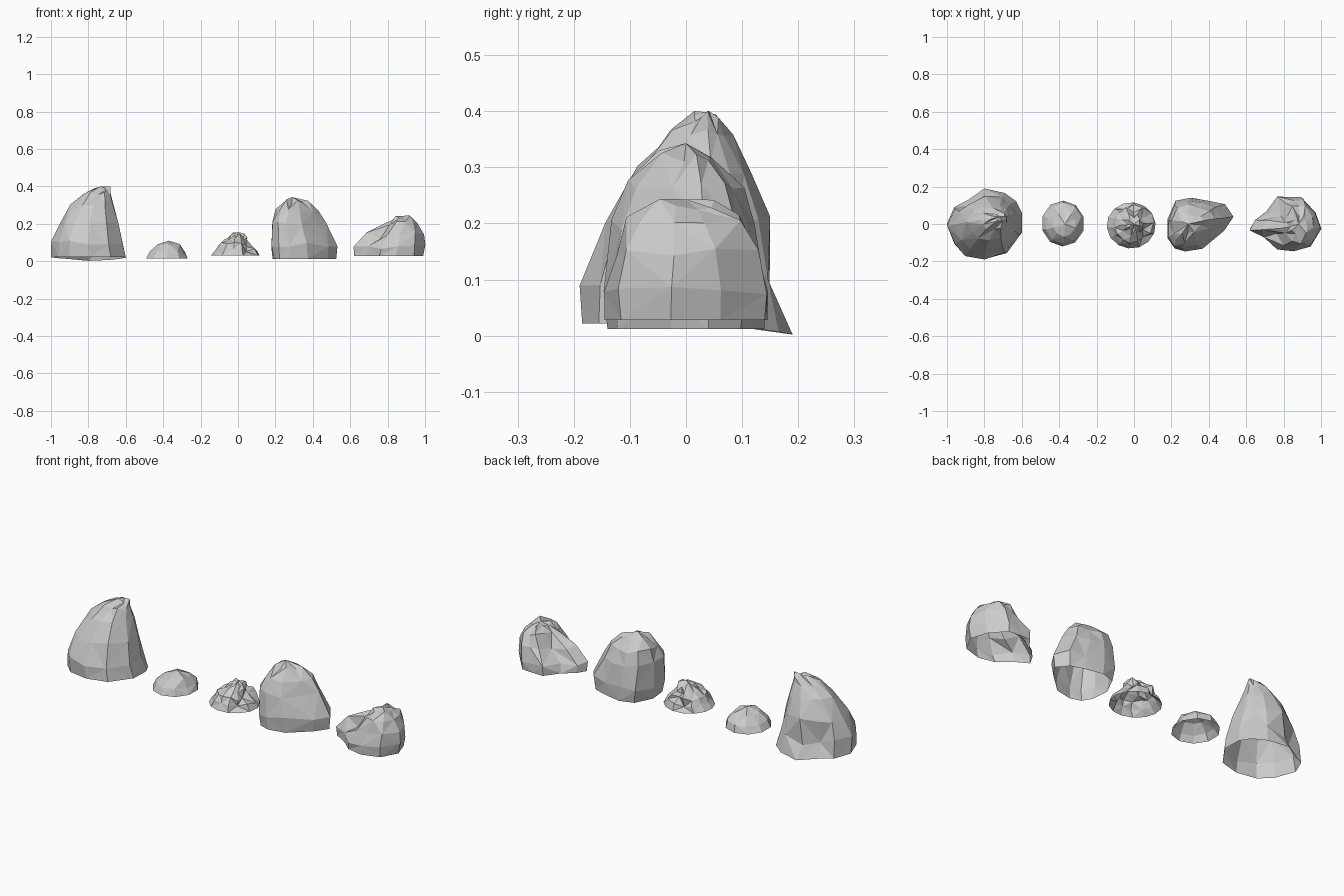
import bpy, bmesh, math, random
from mathutils import Vector

if "Cube" in bpy.data.objects:
    bpy.data.objects.remove(bpy.data.objects["Cube"])


def rock(name, plan, rings, tip, dents=(), back_drop=0.0, jitter=0.006, seed=1):
    """Hollow faceted shell: a plan outline fitted to the box of every ring.
    plan: (x, y) outline; rings: (z, x0, x1, y0, y1); dents: (ring, index, pull, dz)."""
    rng = random.Random(seed)
    xs, ys = [p[0] for p in plan], [p[1] for p in plan]
    bm = bmesh.new()
    loops = []
    for k, (z, x0, x1, y0, y1) in enumerate(rings):
        loop = []
        for px, py in plan:
            u = (px - min(xs)) / (max(xs) - min(xs))
            v = (py - min(ys)) / (max(ys) - min(ys))
            j = jitter if k else 0
            loop.append(bm.verts.new((
                x0 + u * (x1 - x0) + rng.uniform(-j, j),
                y0 + v * (y1 - y0) + rng.uniform(-j, j),
                z + rng.uniform(-j, j) * 2 - (back_drop * v ** 4 if k == 0 else 0))))
        loops.append(loop)
    # pull single points towards the axis to form cracks
    for k, i, pull, dz in dents:
        z, x0, x1, y0, y1 = rings[k]
        v = loops[k][i % len(plan)]
        c = Vector(((x0 + x1) / 2, (y0 + y1) / 2, v.co.z))
        v.co = v.co.lerp(c, pull)
        v.co.z += dz
    n = len(plan)
    for k, (a, b) in enumerate(zip(loops, loops[1:])):
        for i in range(n):
            j = (i + 1) % n
            if (i + k) % 2:
                bm.faces.new((a[i], a[j], b[j]))
                bm.faces.new((a[i], b[j], b[i]))
            else:
                bm.faces.new((a[i], a[j], b[i]))
                bm.faces.new((a[j], b[j], b[i]))
    top = bm.verts.new(tip)
    for i in range(n):
        bm.faces.new((loops[-1][i], loops[-1][(i + 1) % n], top))
    # merge nearly flat triangles into larger facets
    bmesh.ops.dissolve_limit(bm, angle_limit=math.radians(6),
                             verts=bm.verts, edges=bm.edges)
    me = bpy.data.meshes.new(name)
    bm.to_mesh(me)
    bm.free()
    ob = bpy.data.objects.new(name, me)
    bpy.context.collection.objects.link(ob)
    return ob


def round_plan(n, turn=0.0):
    return [(math.cos(math.tau * i / n + turn), math.sin(math.tau * i / n + turn))
            for i in range(n)]


# Tall leaning boulder with a notch in its back foot
rock("tall_rock",
     [(-.60, .06), (-.63, .12), (-.69, .165), (-.80, .19), (-.90, .14), (-.96, .09),
      (-1, 0), (-.96, -.11), (-.90, -.17), (-.79, -.19), (-.68, -.16), (-.60, -.05)],
     [(.022, -1, -.6, -.185, .19), (.10, -1, -.62, -.187, .172),
      (.20, -.96, -.64, -.145, .15), (.30, -.89, -.665, -.085, .115),
      (.36, -.82, -.68, -.03, .08), (.39, -.76, -.68, .01, .055)],
     (-.72, .04, .398),
     dents=[(1, 4, .25, -.02), (1, 3, .12, -.03), (0, 4, .1, 0)], back_drop=.02, seed=3)

# Small low dome
rock("small_rock", round_plan(10, .3),
     [(.015, -.49, -.27, -.12, .125), (.05, -.468, -.285, -.107, .112),
      (.085, -.43, -.315, -.065, .068)],
     (-.37, 0, .11), jitter=.004, seed=5)

# Small cracked dome, broken on its back right
rock("cracked_rock", round_plan(14, .1),
     [(.03, -.145, .115, -.13, .115), (.06, -.122, .10, -.118, .105),
      (.09, -.10, .075, -.098, .09), (.12, -.07, .05, -.062, .065),
      (.142, -.035, .03, -.03, .035)],
     (0, 0, .155),
     dents=[(1, 1, .25, 0), (2, 1, .35, 0), (3, 1, .3, -.01), (2, 3, .3, 0),
            (3, 3, .45, -.015), (1, 4, .2, 0), (2, 13, .3, 0), (1, 12, .22, 0),
            (3, 5, .25, -.01)],
     jitter=.006, seed=7)

# Large rounded boulder with a nose to the right
rock("nosed_rock",
     [(.53, .04), (.48, .10), (.40, .125), (.30, .145), (.22, .12), (.17, .02),
      (.18, -.08), (.21, -.13), (.27, -.15), (.37, -.13), (.48, -.03)],
     [(.012, .185, .525, -.14, .14), (.085, .173, .53, -.15, .145),
      (.20, .18, .475, -.13, .127), (.27, .205, .43, -.1, .1),
      (.32, .25, .375, -.05, .05)],
     (.29, 0, .343), seed=11)

# Wide boulder split by a crack on its left
rock("split_rock",
     [(1, -.03), (.97, .06), (.90, .14), (.83, .145), (.77, .145), (.70, .075), (.65, .02),
      (.62, -.03), (.69, -.07), (.76, -.13), (.85, -.15), (.95, -.12)],
     [(.028, .62, .99, -.145, .145), (.075, .62, .998, -.15, .147),
      (.15, .69, .99, -.13, .128), (.205, .78, .965, -.1, .095),
      (.233, .83, .93, -.06, .05)],
     (.88, 0, .243),
     dents=[(1, 5, .22, 0), (2, 5, .35, -.01), (2, 4, .15, 0), (2, 8, .15, -.02),
            (3, 6, .15, 0), (0, 5, .1, 0)], seed=13)
